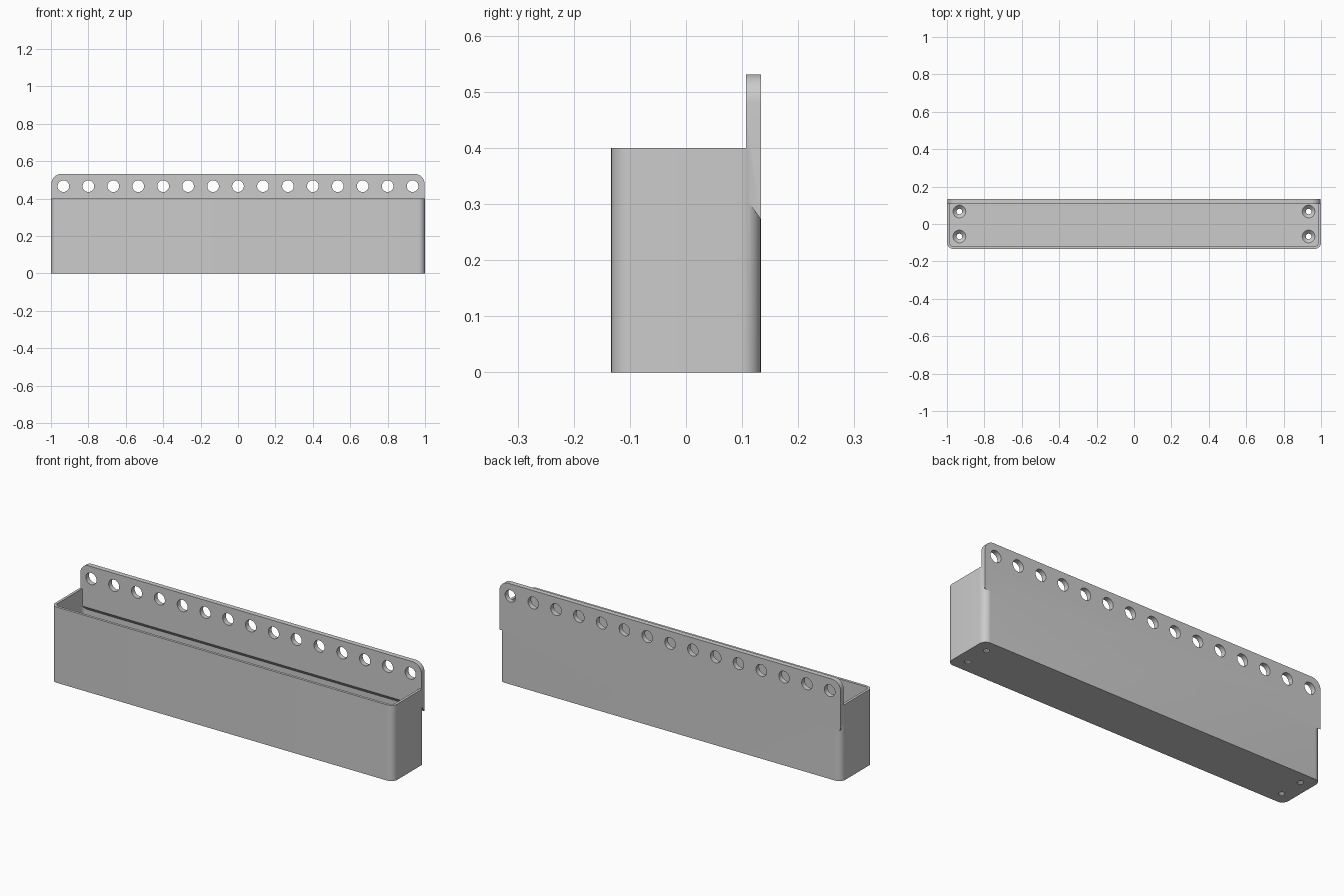
import bpy, bmesh, math
from mathutils import Vector

cube = bpy.data.objects.get("Cube")
if cube:
    bpy.data.objects.remove(cube, do_unlink=True)

PITCH = 2 / 15
DEPTH, HEIGHT = 2 * PITCH, 3 * PITCH
HALF = DEPTH / 2
WALL, FLOOR, PLATE = 0.0135, 0.025, 0.0265

grey = bpy.data.materials.new("light_grey")
grey.use_nodes = True
grey.diffuse_color = (0.6, 0.6, 0.6, 1)
grey.node_tree.nodes["Principled BSDF"].inputs["Base Color"].default_value = (0.6, 0.6, 0.6, 1)


def rounded(hx, hy, radii, steps=10):
    """Outline of a rectangle, counter-clockwise from the +x +y corner."""
    points = []
    for i, (sx, sy) in enumerate([(1, 1), (-1, 1), (-1, -1), (1, -1)]):
        r = radii[i]
        if r == 0:
            points.append((sx * hx, sy * hy))
            continue
        for k in range(steps + 1):
            a = math.pi / 2 * (i + k / steps)
            points.append((sx * (hx - r) + r * math.cos(a), sy * (hy - r) + r * math.sin(a)))
    return points


def circle(r, count=40):
    return [(r * math.cos(math.tau * k / count), r * math.sin(math.tau * k / count)) for k in range(count)]


def loft(bm, rings):
    """Closed solid through a list of equal-length point rings."""
    loops = [[bm.verts.new(p) for p in ring] for ring in rings]
    n = len(loops[0])
    for a, b in zip(loops, loops[1:]):
        for k in range(n):
            bm.faces.new((a[k], a[(k + 1) % n], b[(k + 1) % n], b[k]))
    bm.faces.new(loops[0][::-1])
    bm.faces.new(loops[-1])


def make(name, solids):
    bm = bmesh.new()
    for rings in solids:
        loft(bm, rings)
    bmesh.ops.recalc_face_normals(bm, faces=bm.faces)
    mesh = bpy.data.meshes.new(name)
    bm.to_mesh(mesh)
    bm.free()
    mesh.materials.append(grey)
    obj = bpy.data.objects.new(name, mesh)
    bpy.context.collection.objects.link(obj)
    return obj


def combine(target, tool, operation):
    tool.hide_render = True
    mod = target.modifiers.new(operation.title(), "BOOLEAN")
    mod.operation, mod.solver, mod.object = operation, "EXACT", tool
    bpy.context.view_layer.objects.active = target
    bpy.ops.object.modifier_apply(modifier=mod.name)
    bpy.data.objects.remove(tool, do_unlink=True)


def upright(outline, z, x=0, y=0):
    return [Vector((px + x, py + y, z)) for px, py in outline]


def facing(outline, y, x=0, z=0):
    return [Vector((px + x, y, pz + z)) for px, pz in outline]


# Open bin with rounded vertical corners
outer = rounded(1, HALF, [0.035] * 4)
inner = rounded(1 - WALL, HALF - WALL, [0.035 - WALL] * 4)
tray = make("hanging_bin", [[upright(outer, 0), upright(outer, HEIGHT)]])
cavity = make("cavity_cutter", [[upright(inner, FLOOR), upright(inner, 1)]])
combine(tray, cavity, "DIFFERENCE")

# Mounting plate with rounded top corners and a sloped lower edge
low, top = 0.273, HEIGHT + PITCH - 0.002
half_height = (top - low) / 2
face = rounded(0.997, half_height, [0.05, 0.05, 0, 0])
back = facing(face, HALF, 0, low + half_height)
front = facing(face, HALF - PLATE, 0, low + half_height)
for p in front:
    if p.z < low + 0.001:
        p.z += 0.036
plate = make("mounting_plate", [[back, front]])
combine(tray, plate, "UNION")

# Row of peg holes through the plate
peg = circle(0.031)
pegs = make("peg_hole_cutter", [
    [facing(peg, y, i * PITCH, HEIGHT + PITCH / 2) for y in (0.05, 0.2)]
    for i in range(-7, 8)])
combine(tray, pegs, "DIFFERENCE")

# Countersunk screw holes in the floor
steps = [(-0.02, 0.015), (0.006, 0.015), (FLOOR, 0.034), (0.05, 0.034)]
screws = make("screw_hole_cutter", [
    [upright(circle(r), z, sx * 7 * PITCH, sy * PITCH / 2) for z, r in steps]
    for sx in (-1, 1) for sy in (-1, 1)])
combine(tray, screws, "DIFFERENCE")

# Smooth the rounded surfaces, keep hard edges crisp
bpy.ops.object.select_all(action="DESELECT")
tray.select_set(True)
bpy.context.view_layer.objects.active = tray
bpy.ops.object.shade_smooth_by_angle(angle=math.radians(30))
